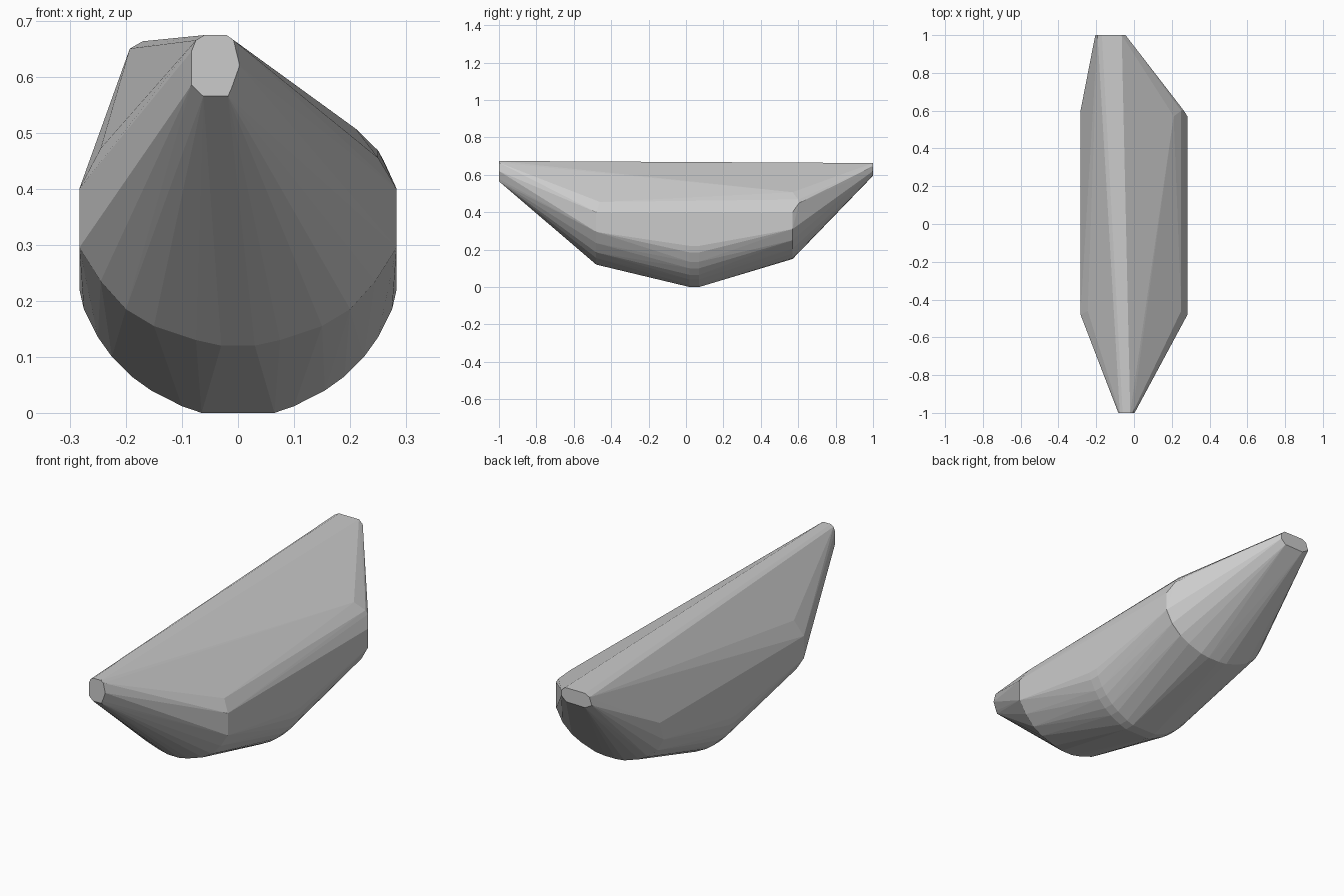
import bpy, bmesh

def section(y, pts):
    return [(x, y, z) for x, z in pts]

def mirrored(y, half):
    return [(s * x, y, z) for x, z in half for s in (1, -1)]

# Blunt front tip
front = section(-1.0, [(-0.06, 0.674), (-0.02, 0.674), (-0.008, 0.665), (0.003, 0.62),
                       (-0.012, 0.578), (-0.018, 0.565), (-0.062, 0.565),
                       (-0.083, 0.585), (-0.083, 0.645), (-0.075, 0.665)])
# Wider, flatter back tip
back = section(1.0, [(-0.193, 0.650), (-0.17, 0.663), (-0.065, 0.663), (-0.045, 0.645),
                     (-0.045, 0.62), (-0.07, 0.597), (-0.17, 0.595), (-0.205, 0.615)])
# Round shoulders and keel, symmetric in x
front_ring = mirrored(-0.48, [(0.283, 0.40), (0.283, 0.295), (0.245, 0.235), (0.20, 0.185),
                              (0.15, 0.155), (0.075, 0.13), (0.03, 0.12)])
keel = [(0.065, 0.0), (0.10, 0.012), (0.155, 0.04), (0.19, 0.065),
        (0.225, 0.10), (0.25, 0.135), (0.275, 0.185), (0.283, 0.22)]
keel_rings = mirrored(0.02, keel) + mirrored(0.07, keel)
back_ring = mirrored(0.57, [(0.283, 0.40), (0.283, 0.31), (0.25, 0.25), (0.20, 0.205),
                            (0.15, 0.18), (0.075, 0.155), (0.03, 0.15)])
# Upper edges of the flanks
upper = [(-0.283, 0.60, 0.40), (0.26, 0.605, 0.45), (0.25, 0.60, 0.468),
         (0.21, 0.57, 0.507), (0.25, -0.46, 0.455), (-0.245, -0.46, 0.472)]

# Skin the sections with a convex hull
bm = bmesh.new()
for p in front + front_ring + keel_rings + back_ring + back + upper:
    bm.verts.new(p)
res = bmesh.ops.convex_hull(bm, input=bm.verts[:])
loose = [v for v in bm.verts if not v.link_faces]
bmesh.ops.delete(bm, geom=loose, context='VERTS')
bmesh.ops.dissolve_limit(bm, angle_limit=0.01, verts=bm.verts[:], edges=bm.edges[:])
bmesh.ops.recalc_face_normals(bm, faces=bm.faces[:])
mesh = bpy.data.meshes.new("hull_body")
bm.to_mesh(mesh)
bm.free()
body = bpy.data.objects.new("hull_body", mesh)
bpy.context.collection.objects.link(body)
